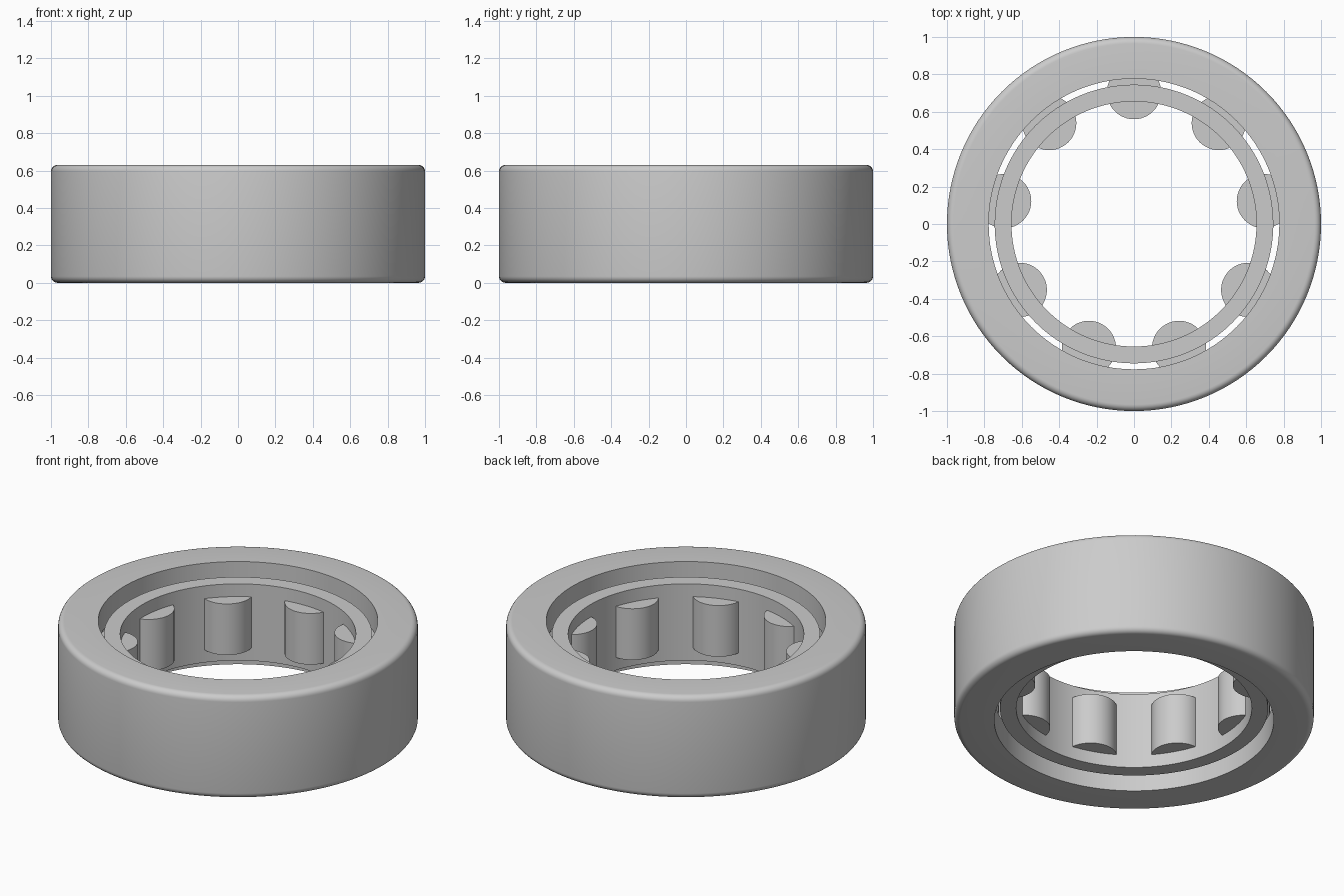
import bpy
import bmesh
import math

if "Cube" in bpy.data.objects:
    bpy.data.objects.remove(bpy.data.objects["Cube"], do_unlink=True)

HEIGHT = 0.63
MID = HEIGHT / 2
ROLLERS = 9
ROLLER_RADIUS = 0.145
ROLLER_ORBIT = 0.705
ROLLER_HALF = 0.157

steel = bpy.data.materials.new("steel_grey")
steel.use_nodes = True
colour = (0.6, 0.6, 0.6, 1)
steel.diffuse_color = colour
steel.node_tree.nodes["Principled BSDF"].inputs["Base Color"].default_value = colour


def finish(bm, name):
    bmesh.ops.recalc_face_normals(bm, faces=bm.faces)
    mesh = bpy.data.meshes.new(name)
    bm.to_mesh(mesh)
    bm.free()
    obj = bpy.data.objects.new(name, mesh)
    bpy.context.collection.objects.link(obj)
    mesh.materials.append(steel)
    bpy.ops.object.select_all(action="DESELECT")
    obj.select_set(True)
    bpy.context.view_layer.objects.active = obj
    bpy.ops.object.shade_smooth_by_angle(angle=math.radians(30))
    return obj


def lathe(name, profile, steps=128):
    """Spin a closed (radius, height) profile around z."""
    bm = bmesh.new()
    verts = [bm.verts.new((r, 0, z)) for r, z in profile]
    edges = [bm.edges.new((a, b)) for a, b in zip(verts, verts[1:] + verts[:1])]
    bmesh.ops.spin(bm, geom=verts + edges, cent=(0, 0, 0), axis=(0, 0, 1),
                   angle=math.tau, steps=steps, use_merge=True)
    bmesh.ops.remove_doubles(bm, verts=bm.verts, dist=1e-5)
    return finish(bm, name)


# Outer ring: rounded outer corners and a raceway groove between two lips
fillet = 0.035
arc = [i * math.pi / 12 for i in range(7)]
bottom = [(1 - fillet + fillet * math.sin(a), fillet - fillet * math.cos(a)) for a in arc]
top = [(r, HEIGHT - z) for r, z in reversed(bottom)]
lip, race, groove = 0.777, ROLLER_ORBIT + ROLLER_RADIUS, ROLLER_HALF + 0.003
inside = [(lip, HEIGHT), (lip, MID + groove), (race, MID + groove),
          (race, MID - groove), (lip, MID - groove), (lip, 0)]
lathe("outer_ring", bottom + top + inside)

# Cage: thin band that holds the rollers
low, high = 0.08, HEIGHT - 0.08
lathe("roller_cage", [(0.655, low), (0.745, low), (0.745, high), (0.655, high)])

# Rollers: evenly spaced, the first one at the back
for i in range(ROLLERS):
    angle = math.pi / 2 + i * math.tau / ROLLERS
    bm = bmesh.new()
    bmesh.ops.create_cone(bm, cap_ends=True, segments=48, radius1=ROLLER_RADIUS,
                          radius2=ROLLER_RADIUS, depth=2 * ROLLER_HALF)
    roller = finish(bm, f"roller_{i + 1}")
    roller.location = (ROLLER_ORBIT * math.cos(angle), ROLLER_ORBIT * math.sin(angle), MID)
